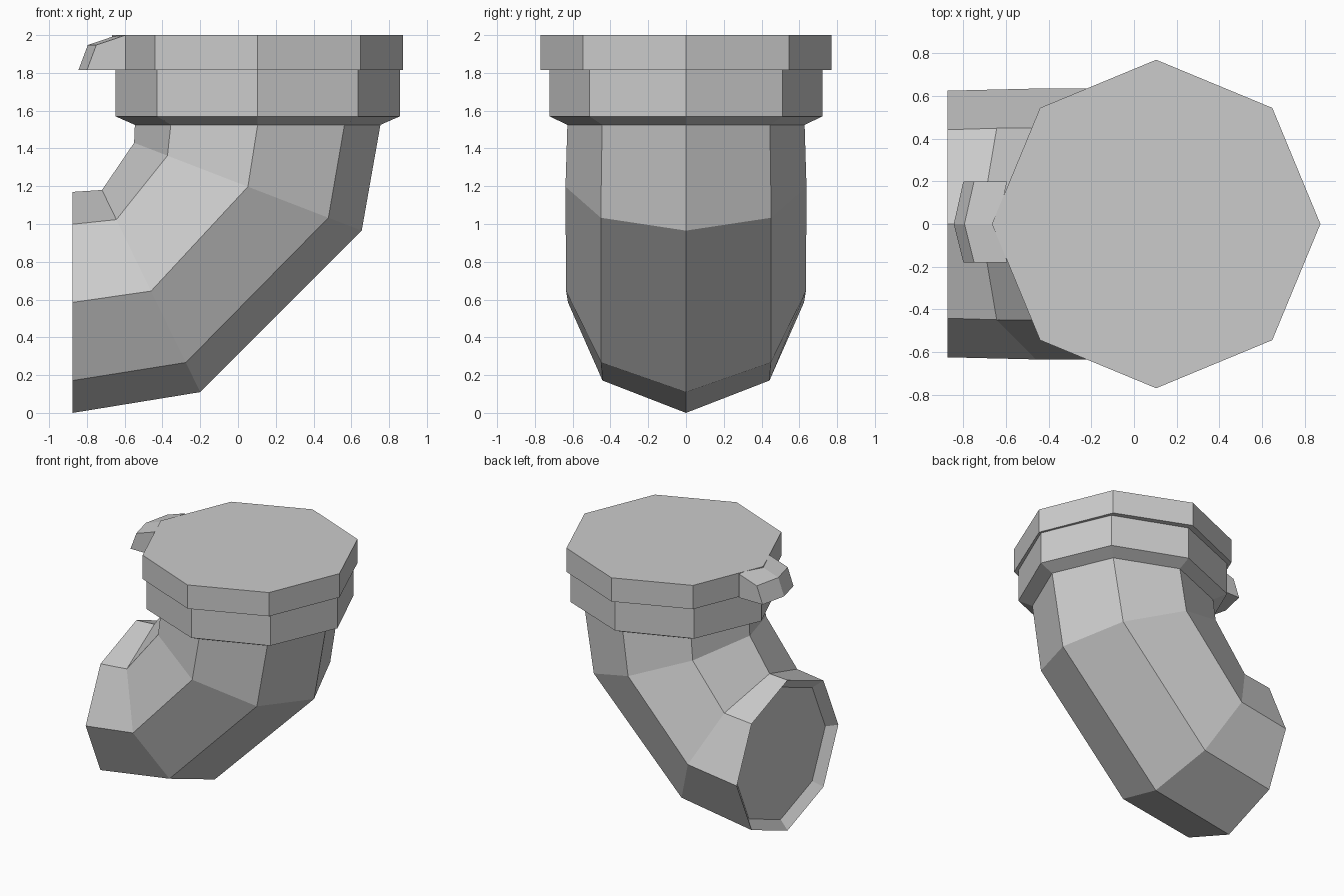
import bpy, bmesh
from math import cos, sin, pi

if "Cube" in bpy.data.objects:
    bpy.data.objects.remove(bpy.data.objects["Cube"])

SIDES = 8


def ring(a, b, half_y, scale=1.0, dx=0.0):
    """Octagon spanning from point a to point b (x, z), with a half width in y."""
    mx, mz = (a[0] + b[0]) / 2, (a[1] + b[1]) / 2
    hx, hz = (b[0] - a[0]) / 2 * scale, (b[1] - a[1]) / 2 * scale
    pts = []
    for i in range(SIDES):
        t = 2 * pi * i / SIDES
        pts.append((mx + dx + hx * cos(t), half_y * scale * sin(t), mz + hz * cos(t)))
    return pts


def flat_ring(rx, ry, z, cx=0.104):
    return ring((cx - rx, z), (cx + rx, z), ry)


def loft(name, rings):
    """Skin a list of equal-sized rings and close both ends."""
    bm = bmesh.new()
    loops = [[bm.verts.new(p) for p in r] for r in rings]
    n = len(rings[0])
    for lo, hi in zip(loops, loops[1:]):
        for i in range(n):
            j = (i + 1) % n
            bm.faces.new((lo[i], lo[j], hi[j], hi[i]))
    bm.faces.new(loops[0])
    bm.faces.new(loops[-1])
    bmesh.ops.recalc_face_normals(bm, faces=bm.faces)
    mesh = bpy.data.meshes.new(name)
    bm.to_mesh(mesh)
    bm.free()
    obj = bpy.data.objects.new(name, mesh)
    bpy.context.collection.objects.link(obj)
    return obj


# Bent pipe, collar and lid as one skin, starting at the recessed outlet
mouth = ((-0.875, 1.17), (-0.875, 0.0), 0.625)
loft("pipe_elbow", [
    ring(*mouth, scale=0.88, dx=0.06),
    ring(*mouth),
    ring((-0.72, 1.18), (-0.2, 0.11), 0.635),
    ring((-0.55, 1.43), (0.655, 0.965), 0.638),
    flat_ring(0.65, 0.628, 1.525),
    flat_ring(0.753, 0.723, 1.57),
    flat_ring(0.753, 0.723, 1.815),
    flat_ring(0.77, 0.77, 1.815),
    flat_ring(0.77, 0.77, 2.0),
])

# Lid tab: the same hooked profile at both sides and pushed out in the middle
def tab_profile(x, y):
    root = x + 0.205
    return [(root, y, 1.815), (x, y, 1.815), (x + 0.05, y, 1.948), (root, y, 2.0)]


loft("lid_tab", [tab_profile(-0.8, -0.18), tab_profile(-0.845, 0.0), tab_profile(-0.8, 0.2)])
